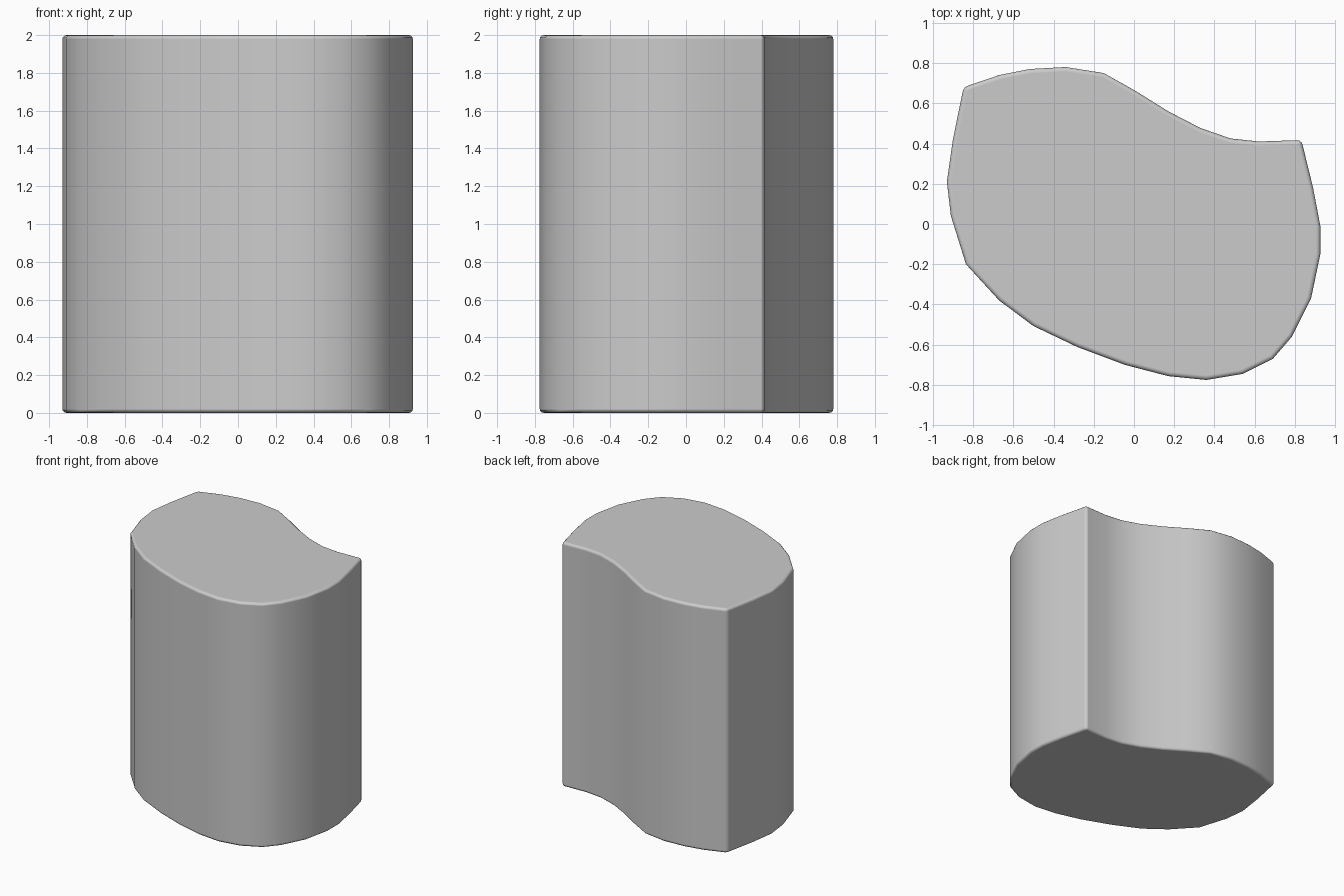
import bpy, bmesh

if "Cube" in bpy.data.objects:
    bpy.data.objects.remove(bpy.data.objects["Cube"])

# Outline of the block seen from above, clockwise from the back left corner
outline = [
    (-0.847, 0.68), (-0.67, 0.74), (-0.52, 0.77), (-0.34, 0.78), (-0.15, 0.75),
    (0.01, 0.66), (0.17, 0.56), (0.33, 0.477), (0.48, 0.425), (0.62, 0.41),
    (0.832, 0.417), (0.89, 0.18), (0.926, -0.01), (0.926, -0.15), (0.88, -0.37),
    (0.785, -0.56), (0.69, -0.67), (0.54, -0.745), (0.36, -0.775), (0.17, -0.756),
    (-0.045, -0.70), (-0.28, -0.612), (-0.50, -0.507), (-0.67, -0.38),
    (-0.835, -0.20), (-0.91, 0.04), (-0.93, 0.21), (-0.90, 0.42),
]

# Curved block: outline extruded straight up
bm = bmesh.new()
base = bm.faces.new([bm.verts.new((x, y, 0)) for x, y in outline])
res = bmesh.ops.extrude_face_region(bm, geom=[base], use_keep_orig=True)
top = [v for v in res["geom"] if isinstance(v, bmesh.types.BMVert)]
bmesh.ops.translate(bm, verts=top, vec=(0, 0, 2))
bmesh.ops.recalc_face_normals(bm, faces=bm.faces)

mesh = bpy.data.meshes.new("curved_block")
bm.to_mesh(mesh)
bm.free()
block = bpy.data.objects.new("curved_block", mesh)
bpy.context.collection.objects.link(block)

# Smooth walls and softly rounded rims and corners
for p in mesh.polygons:
    p.use_smooth = True
bevel = block.modifiers.new("soft_edges", 'BEVEL')
bevel.width = 0.022
bevel.segments = 3
bevel.limit_method = 'ANGLE'
bevel.angle_limit = 0.7
bevel.harden_normals = True
